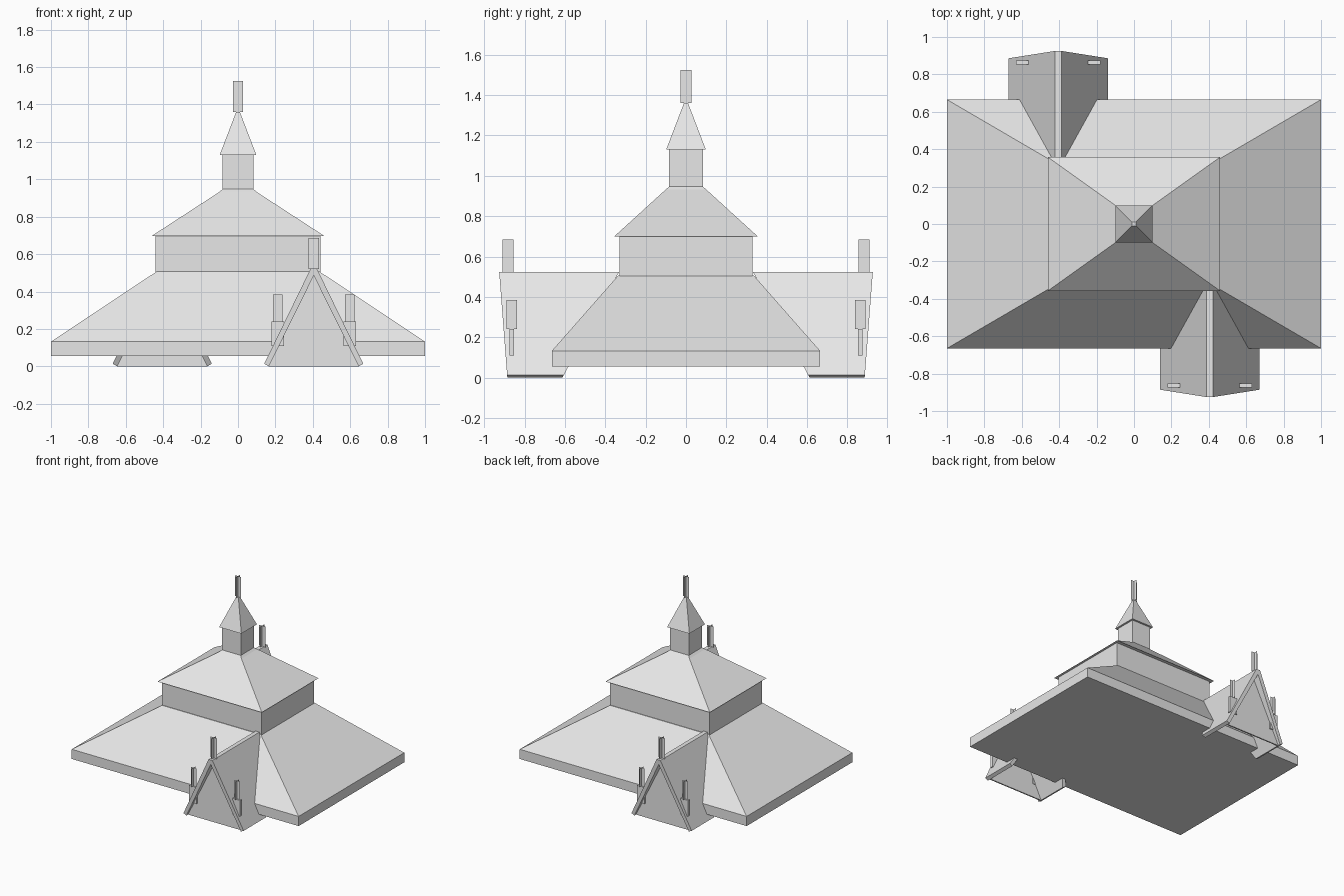
import bpy, bmesh

if "Cube" in bpy.data.objects:
    bpy.data.objects.remove(bpy.data.objects["Cube"])

grey = bpy.data.materials.new("light grey")
grey.diffuse_color = (0.8, 0.8, 0.8, 1)
grey.use_nodes = True
grey.node_tree.nodes["Principled BSDF"].inputs["Base Color"].default_value = grey.diffuse_color


def finish(name, bm):
    bmesh.ops.recalc_face_normals(bm, faces=bm.faces)
    mesh = bpy.data.meshes.new(name)
    bm.to_mesh(mesh)
    bm.free()
    mesh.materials.append(grey)
    ob = bpy.data.objects.new(name, mesh)
    bpy.context.collection.objects.link(ob)
    return ob


def bridge(bm, a, b):
    for i in range(len(a)):
        j = (i + 1) % len(a)
        bm.faces.new((a[i], a[j], b[j], b[i]))


def stack(name, rings, cx=0, cy=0):
    """Closed solid through rectangular rings (half x, half y, z)."""
    bm = bmesh.new()
    loops = [[bm.verts.new((cx + sx * hx, cy + sy * hy, z))
              for sx, sy in ((-1, -1), (1, -1), (1, 1), (-1, 1))]
             for hx, hy, z in rings]
    for a, b in zip(loops, loops[1:]):
        bridge(bm, a, b)
    bm.faces.new(loops[0])
    bm.faces.new(loops[-1])
    return finish(name, bm)


def extrude_profile(name, profile, front, back, cx, s):
    """Profile (x, z) run from y=front(z) to y=back(z); s=-1 turns it to the back."""
    bm = bmesh.new()
    a, b = [[bm.verts.new((s * (cx + x), s * y(z), z)) for x, z in profile]
            for y in (front, back)]
    bridge(bm, a, b)
    bm.faces.new(a)
    bm.faces.new(b)
    return finish(name, bm)


def finial(name, cx, cy, z0, z1, r=0.028):
    """Two crossed upright sheets."""
    bm = bmesh.new()
    for dx, dy in ((r, 0), (0, r)):
        bm.faces.new([bm.verts.new(p) for p in (
            (cx - dx, cy - dy, z0), (cx + dx, cy + dy, z0),
            (cx + dx, cy + dy, z1), (cx - dx, cy - dy, z1))])
    return finish(name, bm)


# Main tiers, from the ground up
stack("main_roof", [(1, 0.665, 0.055), (1, 0.665, 0.132), (0.435, 0.335, 0.507)])
stack("upper_wall", [(0.44, 0.33, 0.50), (0.44, 0.33, 0.70)])
stack("upper_roof", [(0.46, 0.357, 0.698), (0.1, 0.1, 0.932), (0.083, 0.083, 0.947)])
stack("turret", [(0.083, 0.083, 0.94), (0.083, 0.083, 1.14)])
stack("spire", [(0.098, 0.098, 1.13), (0.01, 0.01, 1.36)])
finial("spire_finial", 0, 0, 1.36, 1.525)

# Gables, front and back (half-turn copies)
GX = 0.405
roof = [(-0.265, 0.013), (-0.017, 0.522), (0.017, 0.522), (0.265, 0.013),
        (0.24, 0), (0, 0.485), (-0.24, 0)]
wall = [(-0.24, 0), (0, 0.485), (0.24, 0)]
for s, side in ((1, "front"), (-1, "back")):
    extrude_profile(side + "_gable_roof", roof,
                    lambda z: -0.885 - 0.077 * z, lambda z: -0.612 + 0.535 * z, GX, s)
    extrude_profile(side + "_gable_wall", wall,
                    lambda z: -0.865, lambda z: -0.855, GX, s)
    finial(side + "_ridge_finial", s * GX, s * -0.882, 0.52, 0.685)
    # Posts with finials on both slopes
    for dx in (-0.192, 0.192):
        x, y = s * (GX + dx), s * -0.863
        stack(side + "_gable_post", [(0.034, 0.011, 0.11), (0.034, 0.011, 0.24)], x, y)
        finial(side + "_post_finial", x, y, 0.24, 0.385, 0.025)
